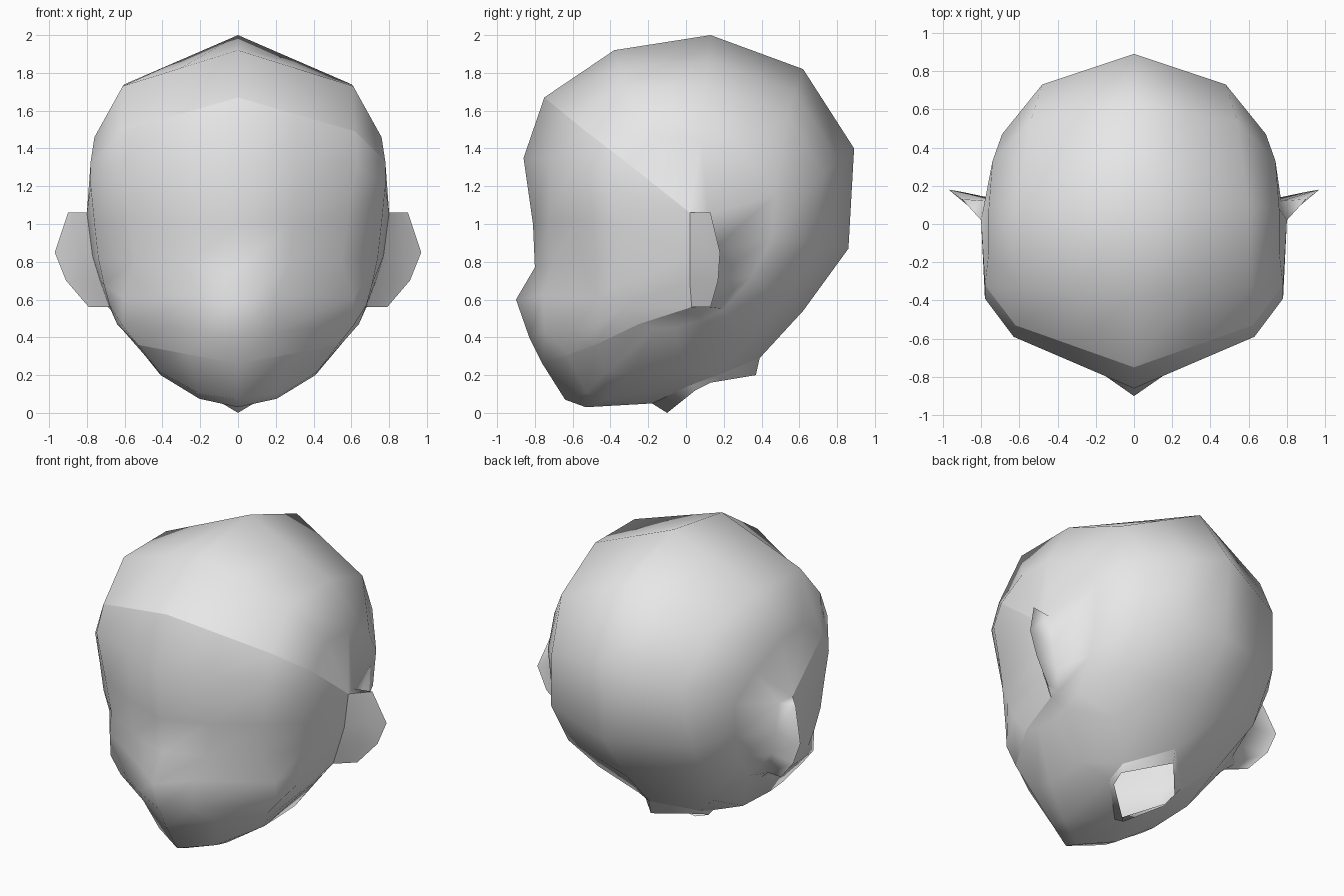
import bpy, bmesh
from mathutils import Vector

cube = bpy.data.objects.get("Cube")
if cube:
    bpy.data.objects.remove(cube)

# One plain grey for the whole sculpt
grey = bpy.data.materials.new("plain_grey")
grey.use_nodes = True
grey.diffuse_color = (0.8, 0.8, 0.8, 1)
grey.node_tree.nodes["Principled BSDF"].inputs["Base Color"].default_value = (0.8, 0.8, 0.8, 1)
HEAD_CENTRE = Vector((0, 0, 1))


def skin(name, strips, is_hole=lambda strip, row: False):
    """Join neighbouring strips of points into one smooth open shell."""
    bm = bmesh.new()
    shared = {}

    def vert(point):
        key = tuple(round(value, 4) for value in point)
        if key not in shared:
            shared[key] = bm.verts.new(key)
        return shared[key]

    for s, (strip, following) in enumerate(zip(strips, strips[1:])):
        for i in range(len(strip) - 1):
            points = (strip[i], strip[i + 1], following[i + 1], following[i])
            corners = list(dict.fromkeys(vert(p) for p in points))
            if len(corners) > 2 and not is_hole(s, i):
                bm.faces.new(corners).smooth = True
    # Turn the shell so that it faces away from the middle of the head
    bmesh.ops.recalc_face_normals(bm, faces=bm.faces)
    bm.normal_update()
    outward = sum(f.calc_area() * f.normal.dot(f.calc_center_median() - HEAD_CENTRE)
                  for f in bm.faces)
    if outward < 0:
        bmesh.ops.reverse_faces(bm, faces=bm.faces)
    mesh = bpy.data.meshes.new(name)
    bm.to_mesh(mesh)
    bm.free()
    mesh.materials.append(grey)
    obj = bpy.data.objects.new(name, mesh)
    bpy.context.collection.objects.link(obj)


def mirrored(strip):
    return [(-x, y, z) for x, y, z in strip]


def both_sides(half):
    """Full run of strips, from the right side over the middle to the left."""
    return [mirrored(s) for s in reversed(half[1:])] + half


# Head profiles run from the hairline over the crown, down the back,
# along the underside to the chin, and up the face
NAPE, THROAT, CHIN = 7, 8, 11
middle = [(0, y, z) for y, z in (
    (-.75, 1.67), (-.38, 1.92), (.13, 2), (.62, 1.82), (.89, 1.4), (.86, .87),
    (.62, .54), (.39, .29), (-.18, .05), (-.53, .03), (-.64, .07), (-.76, .26),
    (-.83, .4), (-.9, .6), (-.8, .77), (-.81, 1), (-.86, 1.35))]
temple = [
    (.62, -.53, 1.49), (.61, -.33, 1.73), (.6, .1, 1.74), (.54, .54, 1.58),
    (.48, .73, 1.27), (.52, .68, .9), (.52, .5, .6), (.42, .32, .38),
    (.42, 0, .22), (.41, -.3, .2), (.42, -.42, .22), (.53, -.48, .36),
    (.61, -.47, .46), (.61, -.48, .61), (.55, -.55, .8), (.58, -.57, 1.02),
    (.63, -.59, 1.32)]
cheek = [
    (.78, -.32, 1.33), (.76, -.15, 1.46), (.76, .08, 1.45), (.74, .33, 1.32),
    (.69, .47, 1.15), (.68, .45, .92), (.64, .35, .72), (.61, .2, .55),
    (.61, .08, .49), (.61, -.06, .45), (.62, -.16, .45), (.64, -.25, .47),
    (.68, -.32, .57), (.71, -.34, .68), (.74, -.36, .82), (.76, -.37, 1),
    (.78, -.39, 1.2)]

# Halfway profile: a full underside and brow, a narrow nose, a neck opening
between = [tuple((Vector(a) + Vector(b)) / 2) for a, b in zip(middle, temple)]
for row in (9, 10):
    x, y, z = between[row]
    between[row] = (x, y, z - .04)
for row in (14, 15):
    x, y, z = between[row]
    between[row] = (x, y - .035, z)
between[NAPE], between[THROAT] = (.23, .17, .2), (.22, .03, .15)
between[12], between[13] = (.2, -.75, .43), (.2, -.76, .62)

# Ear outlines: front root, hollow, outer rim, and the back root on the skull
ear_front = [(.8, .02, 1.06), (.77, .02, .83), (.73, .02, .7), (.68, .03, .56)]
ear_hollow = [(.85, .08, 1.06), (.87, .12, .85), (.82, .11, .7), (.74, .08, .56)]
ear_rim = [(.9, .13, 1.06), (.97, .18, .85), (.91, .17, .7), (.79, .13, .56)]
ear_back = [(.77, .12, 1.05), (.75, .13, .85), (.72, .13, .7), (.69, .12, .56)]


def gather(outline):
    """Gather the skull rows around the ear, along the given outline."""
    top, low = ear_front[0], ear_front[-1]
    return [top] * 3 + [outline[0]] + outline + [low] * 4


# Skull with the backs of the ears, open at the neck
skull = [s[:CHIN + 1] for s in (middle, between, temple, cheek)]
skull += [gather(ear_back), gather(ear_rim)]
skull_strips = both_sides(skull)
centre = len(skull) - 1
skin("skull", skull_strips, lambda s, row: row == NAPE and s in (centre - 1, centre))

# Face plate from chin edge up to hairline, ending at the ear roots
face = [s[CHIN:] + s[:1] for s in (middle, between, temple, cheek)]
top, front, lower, low = ear_front
face.append([low, low, lower, front, front, top, top])
skin("face", both_sides(face))

# Hollow fronts of the ears
ear = [ear_front, ear_hollow, ear_rim]
skin("left_ear", ear)
skin("right_ear", [mirrored(s) for s in ear])

# Neck rim: a short open collar below the neck opening
collar_top = [middle[NAPE], between[NAPE], between[THROAT], middle[THROAT]]
collar_end = [(0, .37, .2), (.21, .13, .16), (.2, .05, .12), (0, -.1, 0)]
skin("neck_rim", [s + mirrored(reversed(s[:-1])) for s in (collar_top, collar_end)])
